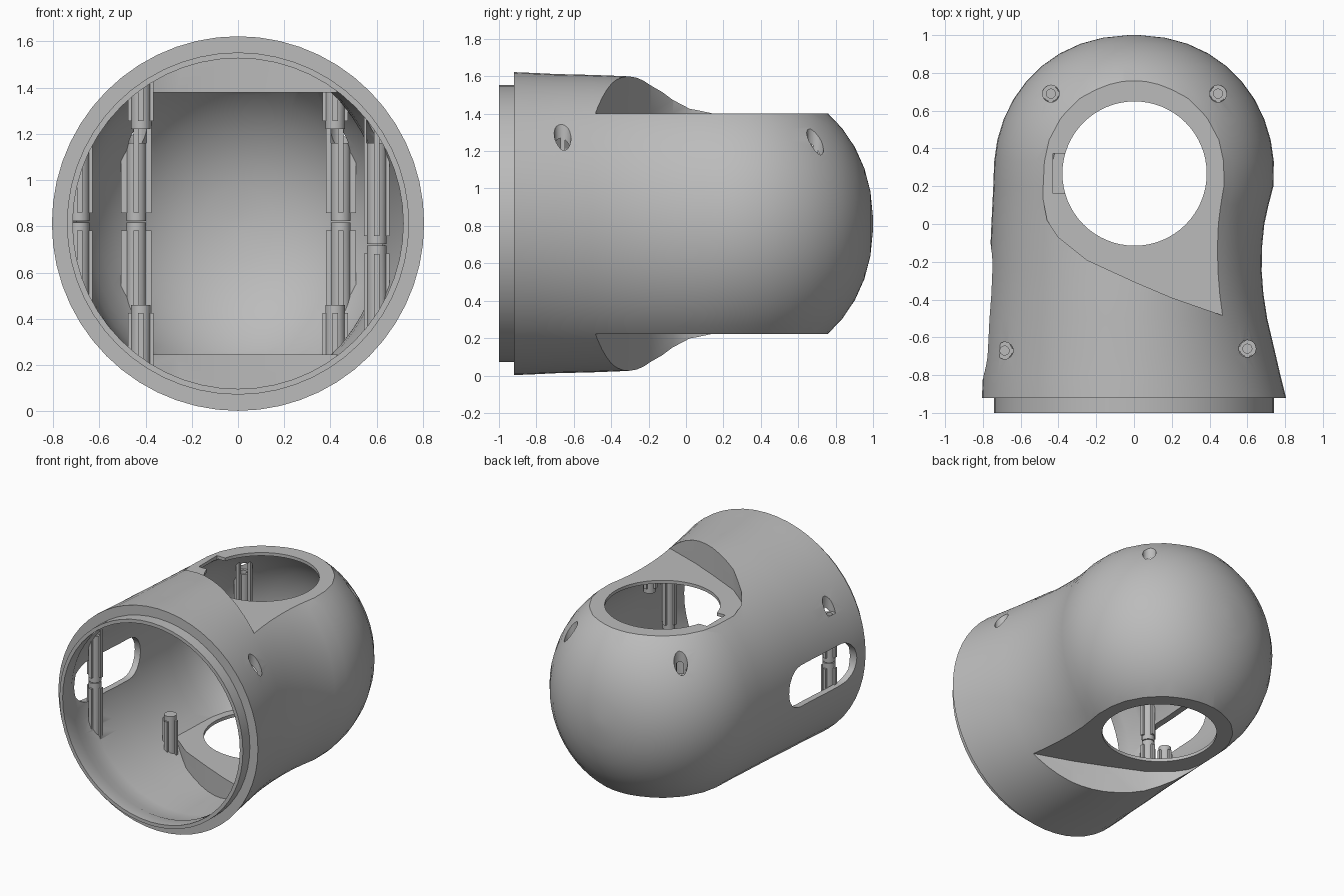
import bpy, bmesh, math
from mathutils import Matrix

old = bpy.data.objects.get("Cube")
if old:
    bpy.data.objects.remove(old, do_unlink=True)

MID = 0.812          # height of the tube axis
SEG = 56

grey = bpy.data.materials.new("plain_grey")
grey.use_nodes = True
GREY = (0.5, 0.5, 0.5, 1)
grey.diffuse_color = GREY
grey.node_tree.nodes["Principled BSDF"].inputs["Base Color"].default_value = GREY


def finish(name, bm):
    bmesh.ops.recalc_face_normals(bm, faces=bm.faces)
    me = bpy.data.meshes.new(name)
    bm.to_mesh(me)
    bm.free()
    ob = bpy.data.objects.new(name, me)
    bpy.context.scene.collection.objects.link(ob)
    me.materials.append(grey)
    return ob


def loft(name, rings):
    """Rings of (y, radius at -x, radius at +x, vertical radius), capped at both ends."""
    bm = bmesh.new()
    loops = []
    for y, left, right, tall in rings:
        loop = []
        for i in range(SEG):
            a = math.tau * i / SEG
            c = math.cos(a)
            loop.append(bm.verts.new((c * (right if c > 0 else left), y,
                                      MID + tall * math.sin(a))))
        loops.append(loop)
    for a, b in zip(loops, loops[1:]):
        for i in range(SEG):
            j = (i + 1) % SEG
            bm.faces.new((a[i], a[j], b[j], b[i]))
    bm.faces.new(loops[0])
    bm.faces.new(loops[-1])
    return finish(name, bm)


def add_rod(bm, x, y, z0, z1, r, n=24):
    bmesh.ops.create_cone(bm, cap_ends=True, segments=n, radius1=r, radius2=r, depth=z1 - z0,
                          matrix=Matrix.Translation((x, y, (z0 + z1) / 2)))


def add_box(bm, x, y, z0, z1, sx, sy):
    m = Matrix.Translation((x, y, (z0 + z1) / 2)) @ Matrix.Diagonal((sx, sy, z1 - z0, 1))
    bmesh.ops.create_cube(bm, size=1, matrix=m)


def add_prism(bm, outline, z0, z1):
    low = [bm.verts.new((x, y, z0)) for x, y in outline]
    high = [bm.verts.new((x, y, z1)) for x, y in outline]
    bm.faces.new(low)
    bm.faces.new(high)
    for i in range(len(low)):
        j = (i + 1) % len(low)
        bm.faces.new((low[i], low[j], high[j], high[i]))


def combine(target, tool, operation="DIFFERENCE"):
    tool.hide_render = True
    mod = target.modifiers.new("combine", "BOOLEAN")
    mod.operation = operation
    mod.solver = "EXACT"
    mod.use_self = True
    mod.object = tool
    bpy.context.view_layer.objects.active = target
    bpy.ops.object.modifier_apply(modifier=mod.name)
    bpy.data.objects.remove(tool, do_unlink=True)


# Tube with a pinched +x side, running into a domed back
tube = [(-0.92, 0.805, 0.805, 0.81), (-0.8, 0.8, 0.775, 0.805), (-0.7, 0.79, 0.752, 0.8),
        (-0.5, 0.78, 0.705, 0.795), (-0.37, 0.77, 0.685, 0.79), (-0.25, 0.765, 0.676, 0.785),
        (-0.12, 0.76, 0.678, 0.78), (0, 0.755, 0.69, 0.776), (0.1, 0.75, 0.712, 0.774),
        (0.2, 0.745, 0.738, 0.774)]


def dome(shrink):
    rings = []
    for i in range(10):
        t = math.radians(4 + 84 * i / 9)
        r = (0.742 - shrink) * math.cos(t) ** 0.92
        rings.append((0.28 + (0.72 - shrink) * math.sin(t), r, r, r * 1.04))
    return rings


WALL = 0.045
LIP, BORE = 0.74, 0.715
outer = [(-1, LIP, LIP, LIP), (-0.92, LIP, LIP, LIP)] + tube + dome(0)
inner = [(-1.1, BORE, BORE, BORE), (-0.9, BORE, BORE, BORE)]
inner += [(y, *(r - WALL for r in radii)) for y, *radii in tube[1:]]
inner += dome(WALL)
shell = loft("housing_shell", outer)
cavity = loft("cavity", inner)

# Stepped flats on top and underside, with a slanting curved wall
step = [(-1, 0.3), (-0.505, 0.3), (-0.485, 0.15), (-0.46, 0.02), (-0.4, -0.07),
        (-0.25, -0.19), (0, -0.305), (0.2, -0.39), (0.43, -0.47), (1, -0.68), (1, 1.2), (-1, 1.2)]


def flats(dx, dy, half):
    bm = bmesh.new()
    outline = [(x + dx, y + dy) for x, y in step]
    add_prism(bm, outline, MID + half, 2.2)
    add_prism(bm, outline, -0.6, MID - half)
    return finish("flats_cutter", bm)


combine(shell, flats(0, 0, 0.59))
combine(cavity, flats(-0.015, -0.032, 0.567))

# Rounded slot through the -x wall, joined to the cavity so the posts stay behind it
bm = bmesh.new()
half, reach = 0.15, 0.21
slot = []
for i in range(26):
    side = 1 if i < 13 else -1
    a = math.radians(-90 + 15 * (i % 13)) + (0 if side > 0 else math.pi)
    slot.append((side * reach + half * math.cos(a), half * math.sin(a)))
add_prism(bm, slot, 0.6, 1.0)
for v in bm.verts:
    along, up, depth = v.co
    v.co = (-depth, -0.465 + along, MID + up)
combine(cavity, finish("slot_cutter", bm), "UNION")

# Ribbed screw posts, left standing in the cavity
screws = [(-0.44, 0.69, 0.82), (0.445, 0.69, 0.82), (-0.685, -0.67, 0.82), (0.6, -0.66, 0.72)]
posts = bmesh.new()
spans = []
for x, y, split in screws:
    spans += [(x, y, split + 0.003, 1.6), (x, y, 0, split - 0.003)]
for x, hang in ((-0.42, -0.33), (0.42, -0.18)):
    spans += [(x, -0.18, 0, 0.46), (x, hang, 1.22, 1.6)]
for x, y, z0, z1 in spans:
    add_rod(posts, x, y, z0, z1, 0.042)
    inset0 = 0.035 if z0 > 0 else 0
    inset1 = 0.035 if z1 < 1.6 else 0
    rib = 0.11 if y < 0 else 0.13
    add_box(posts, x, y, z0 + inset0, z1 - inset1, rib, 0.024)
    add_box(posts, x, y, z0 + inset0 + 0.001, z1 - inset1 - 0.001, 0.024, rib)
combine(cavity, finish("posts", posts))
combine(shell, cavity)

# Round openings through both flats
bm = bmesh.new()
add_rod(bm, 0.003, 0.267, -0.2, 2, 0.382, 64)
combine(shell, finish("opening_cutter", bm))

# Notch beside the upper opening
bm = bmesh.new()
add_box(bm, -0.385, 0.267, 1.3, 1.6, 0.09, 0.21)
combine(shell, finish("notch_cutter", bm))

# Screw holes: wide counterbore, then a narrow bore
for radius, floor in ((0.045, 1.16), (0.024, 0.6)):
    bm = bmesh.new()
    for x, y, split in screws:
        add_rod(bm, x, y, floor, 2, radius)
    combine(shell, finish("screw_cutter", bm))

# Smooth skin with crisp edges
bpy.ops.object.select_all(action="DESELECT")
shell.select_set(True)
bpy.context.view_layer.objects.active = shell
bpy.ops.object.shade_smooth_by_angle(angle=math.radians(30))
